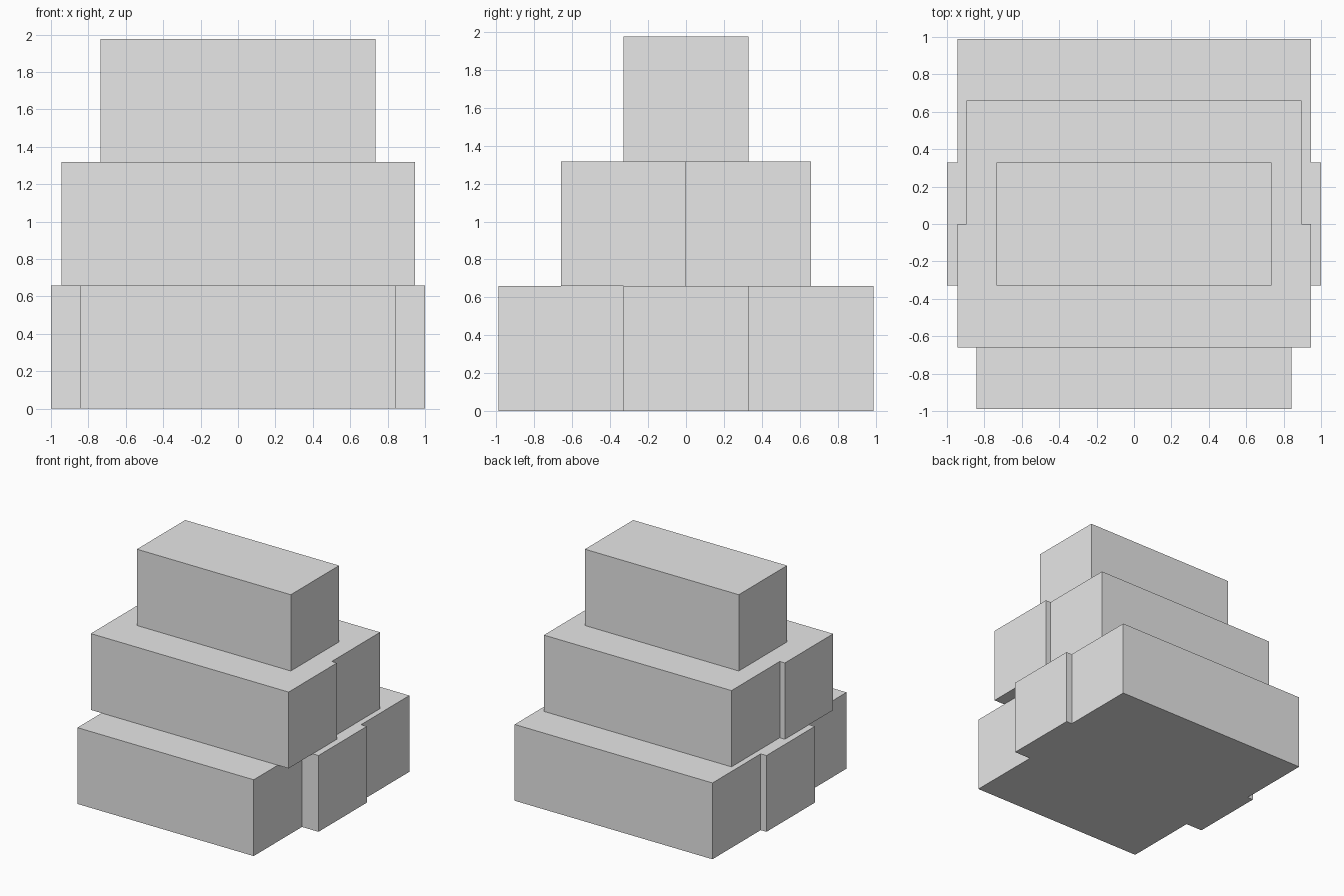
import bpy

if "Cube" in bpy.data.objects:
    bpy.data.objects.remove(bpy.data.objects["Cube"])

# One plain light grey for the whole stack
grey = bpy.data.materials.new("light_grey")
grey.diffuse_color = (0.8, 0.8, 0.8, 1.0)
grey.use_nodes = True
grey.node_tree.nodes["Principled BSDF"].inputs["Base Color"].default_value = grey.diffuse_color

S = 0.659  # depth and height of every block


def block(name, half_width, y, level):
    """Box of square section, lying along x, on the given level."""
    bpy.ops.mesh.primitive_cube_add(size=1, location=(0, y, (level + 0.5) * S))
    ob = bpy.context.object
    ob.name = name
    ob.scale = (2 * half_width, S, S)
    bpy.ops.object.transform_apply(location=False, rotation=False, scale=True)
    ob.data.materials.append(grey)


# Rows of half widths, front to back, from the bottom level up
levels = [
    ("bottom", [0.842, 1.0, 0.945]),
    ("middle", [0.945, 0.896]),
    ("top", [0.735]),
]
for level, (label, widths) in enumerate(levels):
    for i, w in enumerate(widths):
        y = (i - (len(widths) - 1) / 2) * S
        block(f"{label}_block_{i + 1}", w, y, level)
